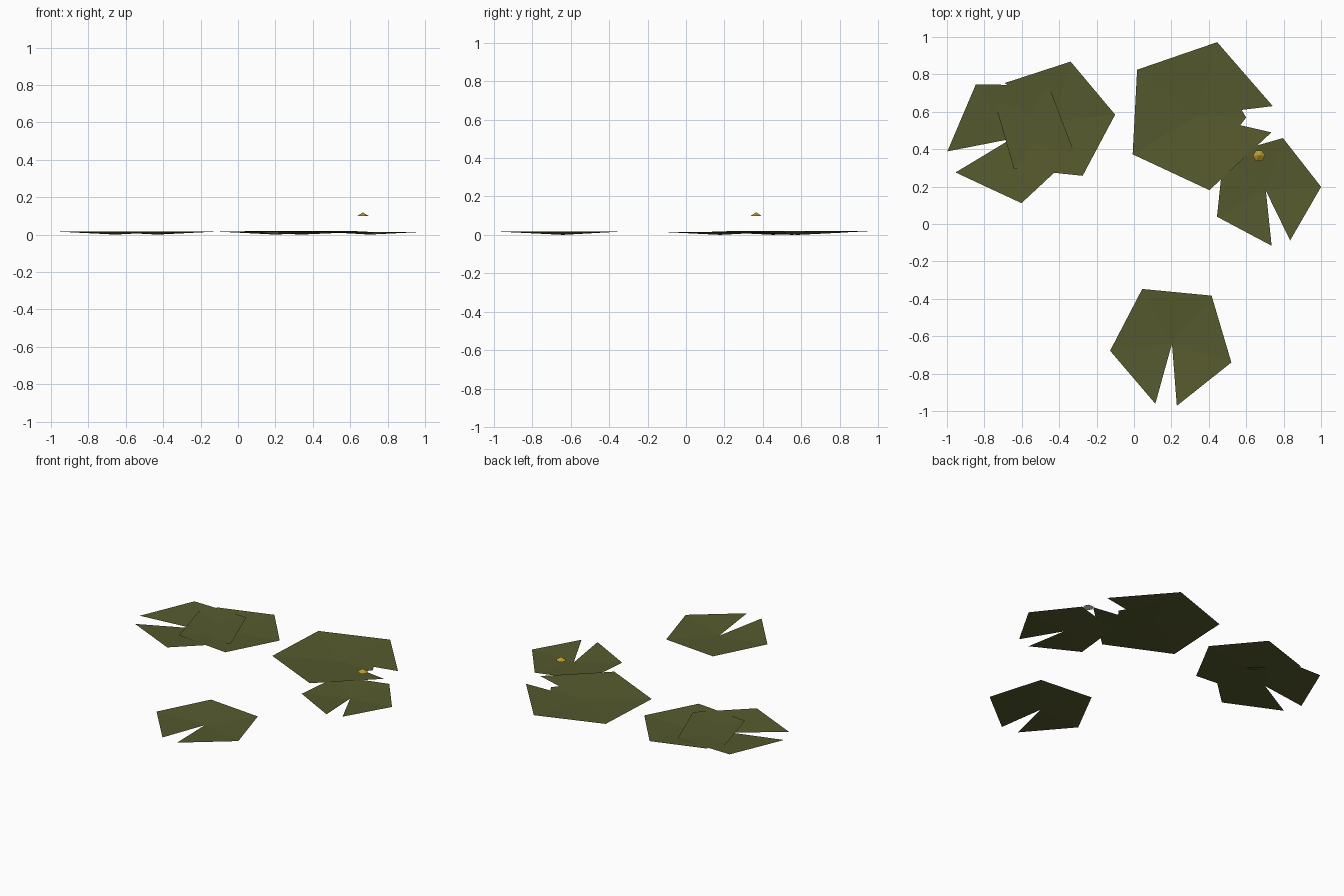
import bpy, bmesh
from math import radians, cos, sin

if "Cube" in bpy.data.objects:
    bpy.data.objects.remove(bpy.data.objects["Cube"])


def material(name, rgb):
    m = bpy.data.materials.new(name)
    m.diffuse_color = (*rgb, 1)
    m.use_nodes = True
    m.node_tree.nodes["Principled BSDF"].inputs["Base Color"].default_value = m.diffuse_color
    return m


OLIVE = material("olive_leaf", (0.093, 0.102, 0.027))
GOLD = material("gold_petal", (0.50, 0.33, 0.028))
CREAM = material("cream_underside", (0.85, 0.80, 0.62))


def finish(name, bm, mats):
    me = bpy.data.meshes.new(name)
    bm.to_mesh(me)
    bm.free()
    for m in mats:
        me.materials.append(m)
    ob = bpy.data.objects.new(name, me)
    bpy.context.collection.objects.link(ob)
    return ob


def lily_pad(name, x, y, r, start, rim_slope=0.05, z=0.0):
    """Shallow five-sided dish with a 20 degree notch just before the start angle."""
    bm = bmesh.new()
    hub = bm.verts.new((x, y, z))
    rim = []
    for i in range(6):
        a = radians(start + 68 * i)
        rim.append(bm.verts.new((x + r * cos(a), y + r * sin(a), z + r * rim_slope)))
    for a, b in zip(rim, rim[1:]):
        bm.faces.new((hub, a, b))
    return finish(name, bm, [OLIVE])


# Floating pads
lily_pad("front_pad", 0.203, -0.64, 0.333, -85.5)
lily_pad("large_pad", 0.34, 0.581, 0.405, 7)
lily_pad("pad_under_large", 0.34, 0.583, 0.26, -71, 0.045)
lily_pad("right_pad", 0.705, 0.178, 0.296, -64)
lily_pad("left_inner_pad", -0.43, 0.55, 0.331, 162)
lily_pad("left_outer_pad", -0.656, 0.455, 0.348, 211)

# Small flower: gold cone with a pale underside
bm = bmesh.new()
cx, cy = 0.668, 0.365
tip = bm.verts.new((cx, cy, 0.118))
ring = [bm.verts.new((cx + 0.033 * cos(radians(60 * i)),
                      cy + 0.033 * sin(radians(60 * i)), 0.098)) for i in range(6)]
for i in range(6):
    bm.faces.new((tip, ring[i], ring[(i + 1) % 6]))
base = bm.faces.new(ring[::-1])
base.material_index = 1
finish("flower", bm, [GOLD, CREAM])
